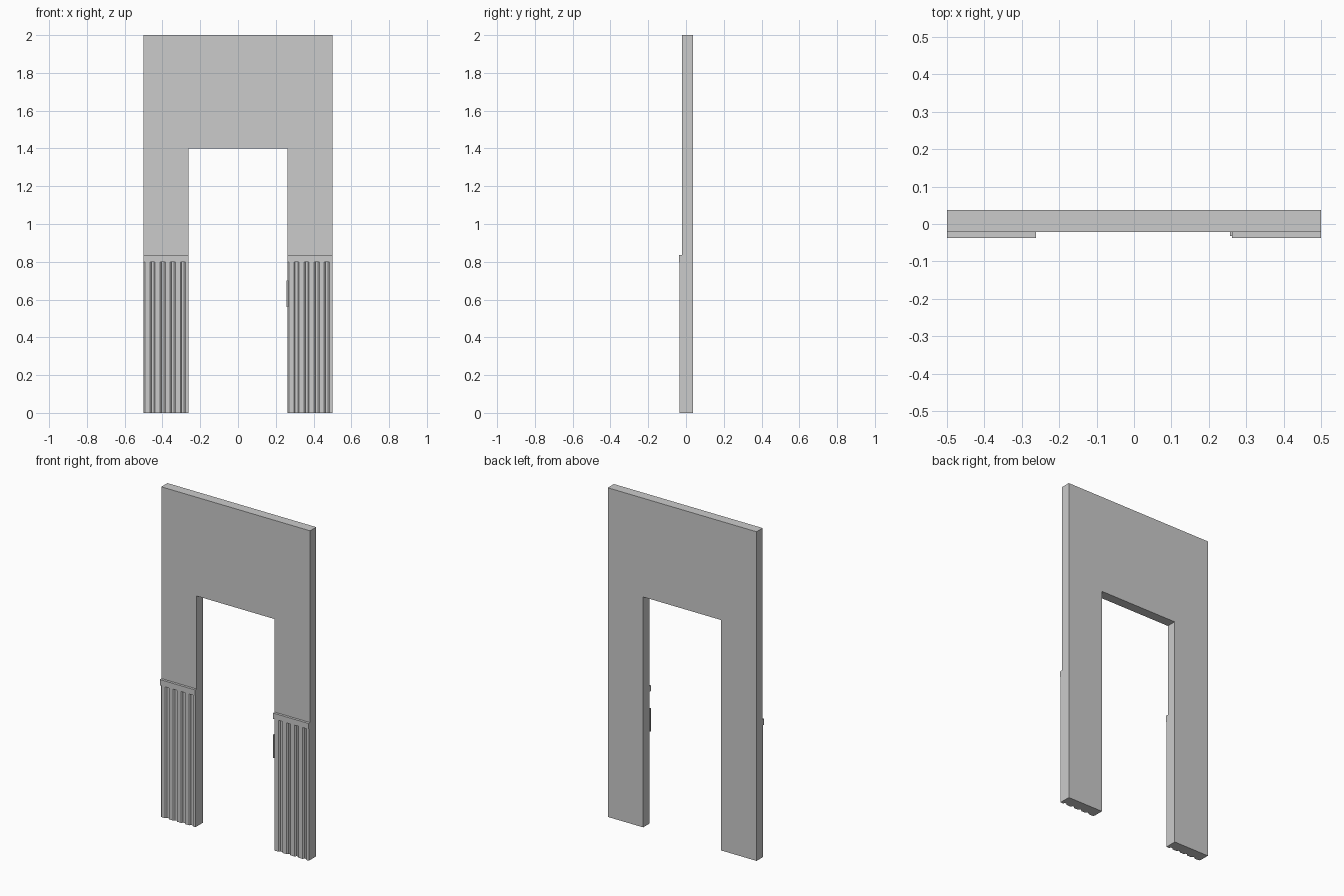
import bpy, bmesh
from mathutils import Vector

if "Cube" in bpy.data.objects:
    bpy.data.objects.remove(bpy.data.objects["Cube"])

FRONT, BACK = -0.022, 0.037      # wall faces
X_IN, X_OUT = 0.262, 0.5         # leg extents
PANEL_TOP, RAIL_TOP = 0.80, 0.835


def extrude_profile(name, pts, direction):
    """Make a solid by extruding a closed outline."""
    bm = bmesh.new()
    face = bm.faces.new([bm.verts.new(p) for p in pts])
    new = bmesh.ops.extrude_face_region(bm, geom=[face])["geom"]
    verts = [v for v in new if isinstance(v, bmesh.types.BMVert)]
    bmesh.ops.translate(bm, verts=verts, vec=Vector(direction))
    bmesh.ops.recalc_face_normals(bm, faces=bm.faces)
    mesh = bpy.data.meshes.new(name)
    bm.to_mesh(mesh)
    bm.free()
    obj = bpy.data.objects.new(name, mesh)
    bpy.context.collection.objects.link(obj)
    return obj


def box(name, x0, x1, y0, y1, z0, z1):
    pts = [(x0, y0, z0), (x1, y0, z0), (x1, y1, z0), (x0, y1, z0)]
    return extrude_profile(name, pts, (0, 0, z1 - z0))


def beaded_panel(name, x0, x1):
    """Wainscot strip: rounded boards separated by narrow grooves."""
    pitch = 0.0535
    board = [(0.007, -0.024), (0.009, -0.030), (0.014, -0.034),
             (0.040, -0.034), (0.045, -0.030), (0.047, -0.024)]
    start = x0 - 0.006
    pts = [(x0, -0.024, 0)]
    for i in range(5):
        for dx, y in board:
            x = start + i * pitch + dx
            if x0 < x < x1:
                pts.append((x, y, 0))
    pts.append((x1, pts[-1][1], 0))
    pts += [(x1, FRONT + 0.002, 0), (x0, FRONT + 0.002, 0)]
    return extrude_profile(name, pts, (0, 0, PANEL_TOP))


# Wall with a doorway
outline = [(-X_OUT, 0), (-X_OUT, 2), (X_OUT, 2), (X_OUT, 0),
           (X_IN, 0), (X_IN, 1.4), (-X_IN, 1.4), (-X_IN, 0)]
extrude_profile("doorway_wall", [(x, FRONT, z) for x, z in outline],
                (0, BACK - FRONT, 0))

# Wainscot and chair rail on both legs
for side, x0, x1 in (("left", -X_OUT, -X_IN), ("right", X_IN, X_OUT)):
    beaded_panel(side + "_wainscot", x0, x1)
    box(side + "_chair_rail", x0, x1, -0.037, FRONT, PANEL_TOP, RAIL_TOP)

# Small sliver on the inner edge of the right wainscot
box("wainscot_edge_sliver", 0.257, X_IN + 0.002, -0.032, FRONT, 0.56, 0.70)
